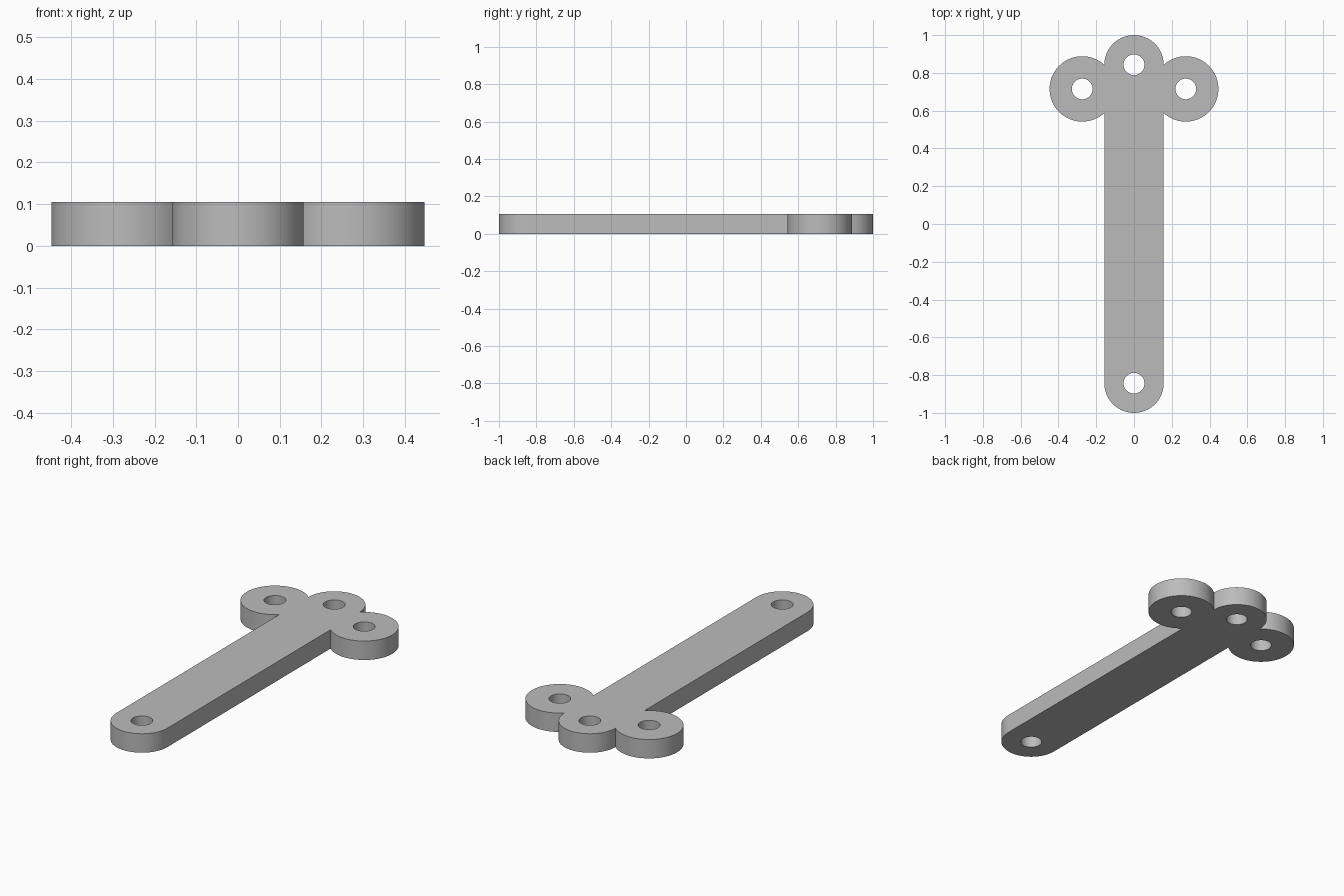
import bpy
import bmesh
from math import atan2, cos, pi, sin, sqrt

cube = bpy.data.objects.get("Cube")
if cube:
    bpy.data.objects.remove(cube, do_unlink=True)

HEIGHT = 0.105
BAR_R = 0.157             # half width of the bar and radius of its round ends
BAR_Y = 1 - BAR_R         # centre of each round end
LOBE_R, LOBE_X, LOBE_Y = 0.173, 0.274, 0.715
HOLE_R = 0.055


def arc(cx, cy, radius, start, end, steps):
    return [(cx + radius * cos(start + (end - start) * i / steps),
             cy + radius * sin(start + (end - start) * i / steps))
            for i in range(steps + 1)]


def add_loop(curve, points):
    spline = curve.splines.new('POLY')
    spline.points.add(len(points) - 1)
    for point, (x, y) in zip(spline.points, points):
        point.co = (x, y, 0, 1)
    spline.use_cyclic_u = True


# Angle at which each side lobe meets the straight edge of the bar
reach = LOBE_X - BAR_R
meet = atan2(sqrt(LOBE_R ** 2 - reach ** 2), -reach)

# Outer outline: front end, left lobe, back end, right lobe
outline = arc(0, -BAR_Y, BAR_R, pi, 2 * pi, 48)
outline += arc(LOBE_X, LOBE_Y, LOBE_R, -meet, meet, 72)
outline += arc(0, BAR_Y, BAR_R, 0, pi, 48)[1:-1]
outline += arc(-LOBE_X, LOBE_Y, LOBE_R, pi - meet, pi + meet, 72)

profile = bpy.data.curves.new("plate_profile", 'CURVE')
profile.dimensions = '2D'
profile.fill_mode = 'BOTH'
profile.extrude = HEIGHT / 2
add_loop(profile, outline)

# Pin holes through both ends and both lobes
for x, y in ((0, -BAR_Y), (0, BAR_Y), (LOBE_X, LOBE_Y), (-LOBE_X, LOBE_Y)):
    add_loop(profile, arc(x, y, HOLE_R, 0, 2 * pi, 48)[:-1])

# Turn the extruded profile into one clean solid
source = bpy.data.objects.new("plate_profile", profile)
bpy.context.collection.objects.link(source)
bpy.context.view_layer.update()
depsgraph = bpy.context.evaluated_depsgraph_get()
mesh = bpy.data.meshes.new_from_object(source.evaluated_get(depsgraph))
bpy.data.objects.remove(source, do_unlink=True)
bpy.data.curves.remove(profile)

bm = bmesh.new()
bm.from_mesh(mesh)
bmesh.ops.remove_doubles(bm, verts=bm.verts, dist=0.0005)
bmesh.ops.translate(bm, verts=bm.verts, vec=(0, 0, HEIGHT / 2))
bmesh.ops.recalc_face_normals(bm, faces=bm.faces)
bm.to_mesh(mesh)
bm.free()

# Plain grey finish
grey = bpy.data.materials.new("grey")
grey.use_nodes = True
grey.diffuse_color = (0.5, 0.5, 0.5, 1)
grey.node_tree.nodes["Principled BSDF"].inputs["Base Color"].default_value = (0.5, 0.5, 0.5, 1)
mesh.materials.clear()
mesh.materials.append(grey)

plate = bpy.data.objects.new("lever_plate", mesh)
bpy.context.collection.objects.link(plate)
bpy.ops.object.select_all(action='DESELECT')
plate.select_set(True)
bpy.context.view_layer.objects.active = plate
bpy.ops.object.shade_smooth_by_angle(angle=pi / 6)
